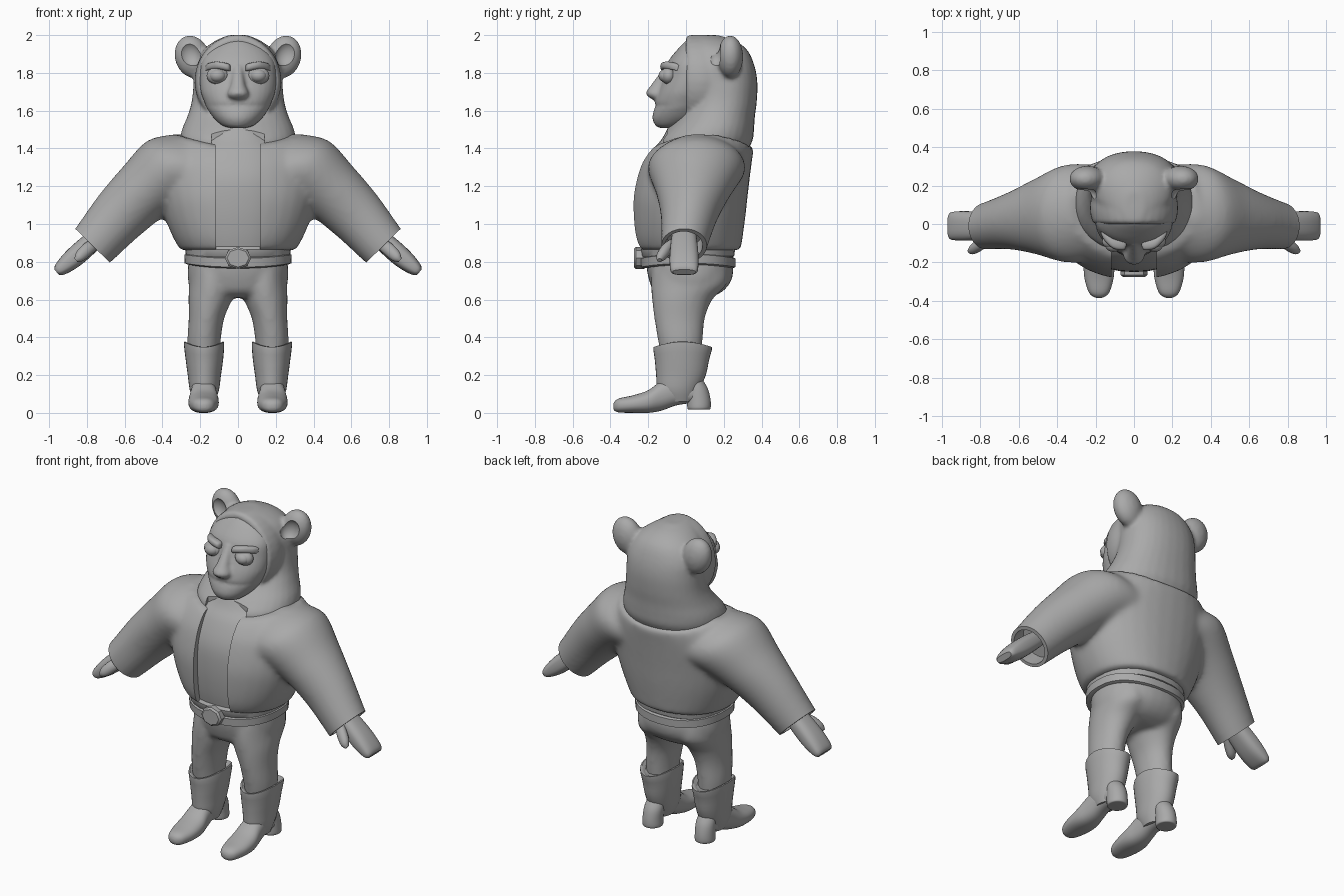
import bpy, bmesh, math
from mathutils import Vector, Matrix

cube = bpy.data.objects.get("Cube")
if cube:
    bpy.data.objects.remove(cube, do_unlink=True)

X, Y, Z = Vector((1, 0, 0)), Vector((0, 1, 0)), Vector((0, 0, 1))

clay = bpy.data.materials.new("plain_grey")
clay.use_nodes = True
clay.diffuse_color = (0.4, 0.4, 0.4, 1)
clay.node_tree.nodes["Principled BSDF"].inputs["Base Color"].default_value = (0.4, 0.4, 0.4, 1)


def add(name, bm):
    bmesh.ops.recalc_face_normals(bm, faces=bm.faces)
    me = bpy.data.meshes.new(name)
    bm.to_mesh(me)
    bm.free()
    ob = bpy.data.objects.new(name, me)
    bpy.context.collection.objects.link(ob)
    return ob


def spline(rows, k):
    """Pass a smooth curve through rows of numbers."""
    out = []
    for i in range(len(rows) - 1):
        a, b, c, d = (rows[min(max(i + j, 0), len(rows) - 1)] for j in (-1, 0, 1, 2))
        for s in range(k):
            t = s / k
            out.append([q + t / 2 * (r - p + t * (2 * p - 5 * q + 4 * r - w + t * (3 * q - p - 3 * r + w)))
                        for p, q, r, w in zip(a, b, c, d)])
    return out + [list(rows[-1])]


def loft(name, rows, u, v, k=4, n=32, power=2.0):
    """Skin rings; each row is centre x, y, z, half widths along u and v, side lift."""
    bm = bmesh.new()
    rings = []
    for cx, cy, cz, a, b, lift in spline(rows, k):
        ring = []
        for i in range(n):
            t = 2 * math.pi * i / n
            c, s = math.cos(t), math.sin(t)
            p = (Vector((cx, cy, cz)) + u * math.copysign(abs(c) ** (2 / power), c) * a
                 + v * math.copysign(abs(s) ** (2 / power), s) * b + Z * lift * c * c)
            ring.append(bm.verts.new(p))
        rings.append(ring)
    for r0, r1 in zip(rings, rings[1:]):
        for i in range(n):
            bm.faces.new((r0[i], r0[(i + 1) % n], r1[(i + 1) % n], r1[i]))
    bm.faces.new(rings[0])
    bm.faces.new(rings[-1])
    return add(name, bm)


def upright(name, rows, side=1, **kw):
    """Rows are z, centre x, half width, front y, back y, optional side lift."""
    full = [(side * r[1], (r[3] + r[4]) / 2, r[0], r[2], (r[4] - r[3]) / 2, r[5] if len(r) > 5 else 0)
            for r in rows]
    return loft(name, full, X, Y, **kw)


def ball(name, loc, size, turn=0):
    bm = bmesh.new()
    bmesh.ops.create_uvsphere(bm, u_segments=24, v_segments=16, radius=1)
    m = Matrix.Translation(loc) @ Matrix.Rotation(turn, 4, 'Y') @ Matrix.Diagonal((*size, 1))
    bm.transform(m)
    return add(name, bm)


def block(name, loc, size, turn=0):
    bm = bmesh.new()
    bmesh.ops.create_cube(bm, size=1)
    bm.transform(Matrix.Translation(loc) @ Matrix.Rotation(turn, 4, 'Y') @ Matrix.Diagonal((*size, 1)))
    return add(name, bm)


def bake(ob):
    dg = bpy.context.evaluated_depsgraph_get()
    me = bpy.data.meshes.new_from_object(ob.evaluated_get(dg))
    ob.modifiers.clear()
    ob.data = me


def fuse(name, parts, voxel, rounds):
    """Merge overlapping solids into one soft skin."""
    bm = bmesh.new()
    for p in parts:
        bm.from_mesh(p.data)
        bpy.data.objects.remove(p, do_unlink=True)
    ob = add(name, bm)
    m = ob.modifiers.new("skin", 'REMESH')
    m.mode, m.voxel_size = 'VOXEL', voxel
    m = ob.modifiers.new("soften", 'SMOOTH')
    m.factor, m.iterations = 0.5, rounds
    bake(ob)
    return ob


def carve(ob, cutters):
    for c in cutters:
        c.hide_render = True
        m = ob.modifiers.new("cut", 'BOOLEAN')
        m.operation, m.object = 'DIFFERENCE', c
    bake(ob)
    for c in cutters:
        bpy.data.objects.remove(c, do_unlink=True)


# Jacket: body and sleeves in one skin, opened at the front and the cuffs
parts = [upright("body", [(.86, 0, .305, -.255, .29), (.93, 0, .345, -.278, .3), (1.04, 0, .39, -.288, .315),
                          (1.16, 0, .42, -.285, .328), (1.3, 0, .43, -.25, .345, .01),
                          (1.37, 0, .39, -.21, .355, .045), (1.405, 0, .335, -.178, .362, .075)], power=2.15)]
cuts = [block("front_cut", (0, -.35, 1.2), (.235, .5, 1))]
for s in (1, -1):
    down, across = Vector((s * .7, 0, -.714)), Vector((s * .714, 0, .7))
    parts.append(loft("sleeve", [(s * .16, .06, 1.3, .25, .24, 0), (s * .33, .055, 1.292, .212, .258, 0),
                                 (s * .485, .04, 1.182, .174, .202, 0), (s * .627, .018, 1.047, .153, .152, 0),
                                 (s * .77, -.01, .885, .13, .122, 0), (s * .81, -.015, .845, .127, .117, 0)],
                      across, Y))
    cuff = Vector((s * .77, -.012, .885))
    cuts.append(block("cuff_cut", cuff + down * .15, (.3, .4, .4), s * math.radians(45.6)))
    hole = [(*(cuff + down * d), .108, .1, 0) for d in (-.1, .05)]
    cuts.append(loft("cuff_hole", hole, across, Y, k=1))
jacket = fuse("jacket", parts, .015, 14)
carve(jacket, cuts)

# Shirt, hem and belt
upright("shirt", [(.84, 0, .25, -.22, .22), (.95, 0, .28, -.24, .25), (1.1, 0, .3, -.25, .26),
                  (1.25, 0, .3, -.238, .26), (1.38, 0, .27, -.182, .25), (1.45, 0, .2, -.128, .2),
                  (1.52, 0, .15, -.09, .17), (1.57, 0, .13, -.06, .15)], power=2.3)
upright("shirt_hem", [(.82, 0, .26, -.225, .24), (.83, 0, .275, -.235, .255), (.865, 0, .28, -.24, .26),
                      (.885, 0, .26, -.225, .24)], k=1, power=2.3)
upright("belt", [(.765, 0, .265, -.225, .245, .02), (.772, 0, .282, -.24, .262, .02),
                 (.818, 0, .284, -.242, .262, .02), (.825, 0, .265, -.225, .245, .02)], k=1, power=2.3)
loft("buckle", [(0, -.275, .82, .058, .048, 0), (0, -.265, .82, .07, .058, 0), (0, -.22, .82, .07, .058, 0)],
     X, Z, k=1, n=8)

# Trousers
parts = [upright("hips", [(.86, 0, .25, -.2, .22), (.78, 0, .265, -.21, .25), (.7, 0, .265, -.195, .24),
                          (.64, 0, .24, -.17, .19), (.61, 0, .19, -.12, .12)], power=2.2)]
for s in (1, -1):
    parts.append(upright("leg", [(.76, .13, .125, -.18, .22), (.68, .135, .125, -.185, .215),
                                 (.6, .147, .115, -.18, .14), (.5, .167, .094, -.168, .1),
                                 (.38, .18, .088, -.148, .088), (.28, .178, .08, -.13, .08)], s))
fuse("trousers", parts, .015, 6)

# Boots, hands and facial pairs
for s, side in ((1, "left"), (-1, "right")):
    upright(side + "_boot_shaft", [(.335, .18, .08, -.14, .1, .025), (.348, .18, .106, -.172, .138, .028),
                                   (.28, .178, .1, -.165, .122, .01), (.2, .178, .088, -.158, .105),
                                   (.12, .178, .077, -.15, .07), (.06, .178, .055, -.11, .04)], s, k=3)
    foot = [(-.385, .012, .025, .045), (-.376, .034, .01, .063), (-.35, .056, .002, .078), (-.28, .076, 0, .093),
            (-.2, .08, 0, .12), (-.13, .07, .012, .17), (-.05, .062, .04, .2), (.05, .05, .055, .15)]
    loft(side + "_foot", [(s * .182, y, (a + b) / 2, w, (b - a) / 2, 0) for y, w, a, b in foot],
         X, Z, power=2.3)
    upright(side + "_heel", [(.018, .182, .045, .02, .115), (.024, .182, .058, .008, .13),
                             (.07, .182, .058, .005, .13), (.13, .18, .057, .0, .115),
                             (.18, .18, .05, -.03, .085)], s)
    across = Vector((s * .65, 0, .76))
    loft(side + "_hand", [(s * .7, -.01, .97, .045, .06, 0), (s * .8, -.01, .882, .054, .072, 0),
                          (s * .88, -.01, .812, .052, .077, 0), (s * .942, -.01, .76, .036, .073, 0),
                          (s * .96, -.01, .745, .018, .06, 0)], across, Y, power=2.7)
    loft(side + "_thumb", [(s * .74, -.06, .91, .025, .025, 0), (s * .79, -.1, .872, .034, .032, 0),
                           (s * .835, -.128, .83, .03, .029, 0), (s * .858, -.14, .808, .012, .012, 0)],
         across, Y, n=16)
    ball(side + "_eye", (s * .108, -.105, 1.785), (.044, .04, .036))
    ball(side + "_eyelid", (s * .108, -.092, 1.785), (.058, .04, .046))
    brow = [(.04, -.105, 1.825, .01, .014, 0), (.055, -.11, 1.83, .026, .02, 0), (.11, -.1, 1.84, .026, .02, 0),
            (.155, -.06, 1.833, .024, .018, 0), (.172, -.042, 1.825, .008, .014, 0)]
    loft(side + "_eyebrow", [(s * b[0], *b[1:]) for b in brow], Y, Z, n=16, power=2.6)

# Face and nose
face = upright("face", [(1.507, 0, .03, -.13, -.06), (1.52, 0, .08, -.16, .0), (1.56, 0, .128, -.178, .1),
                        (1.61, 0, .163, -.168, .12), (1.625, 0, .17, -.158, .12), (1.645, 0, .178, -.165, .14),
                        (1.7, 0, .197, -.15, .15), (1.78, 0, .202, -.118, .15), (1.86, 0, .192, -.095, .15),
                        (1.93, 0, .145, -.04, .15), (1.97, 0, .08, .0, .14)])
nose = [(1.84, 0, .026, -.11, -.04), (1.79, 0, .032, -.145, -.04), (1.735, 0, .042, -.185, -.05),
        (1.695, 0, .058, -.212, -.06), (1.67, 0, .054, -.195, -.06), (1.655, 0, .03, -.17, -.08)]
fuse("face", [face, upright("nose", nose, power=2.4)], .01, 3)

# Hood with a full front edge, dished ears and an open throat
parts = [upright("hood", [(1.36, 0, .28, -.14, .31), (1.44, 0, .305, -.145, .352), (1.5, 0, .297, -.1, .36),
                          (1.57, 0, .268, -.035, .365), (1.65, 0, .245, .015, .375), (1.75, 0, .235, .03, .378),
                          (1.84, 0, .226, .022, .362), (1.92, 0, .185, .012, .325), (1.97, 0, .12, .008, .26),
                          (2.0, 0, .05, .008, .17)], power=2.2),
         loft("cowl", [(0, .0, 1.755, .2, .228, 0), (0, .012, 1.755, .217, .243, 0),
                       (0, .09, 1.755, .23, .247, 0), (0, .2, 1.755, .21, .235, 0)], X, Z)]
cuts = [block("throat_cut", (0, -.3, 1.43), (.28, .4, .24))]
for s in (1, -1):
    parts.append(ball("ear", (s * .243, .235, 1.885), (.092, .068, .115), s * .3))
    cuts.append(ball("ear_dish", (s * .255, .15, 1.9), (.058, .05, .07), s * .3))
hood = fuse("hood", parts, .012, 5)
carve(hood, cuts)

# Shared finish
bpy.ops.object.select_all(action='DESELECT')
for ob in [o for o in bpy.context.collection.objects if o.type == 'MESH']:
    ob.data.materials.clear()
    ob.data.materials.append(clay)
    ob.select_set(True)
    bpy.context.view_layer.objects.active = ob
bpy.ops.object.shade_smooth_by_angle(angle=math.radians(40))
